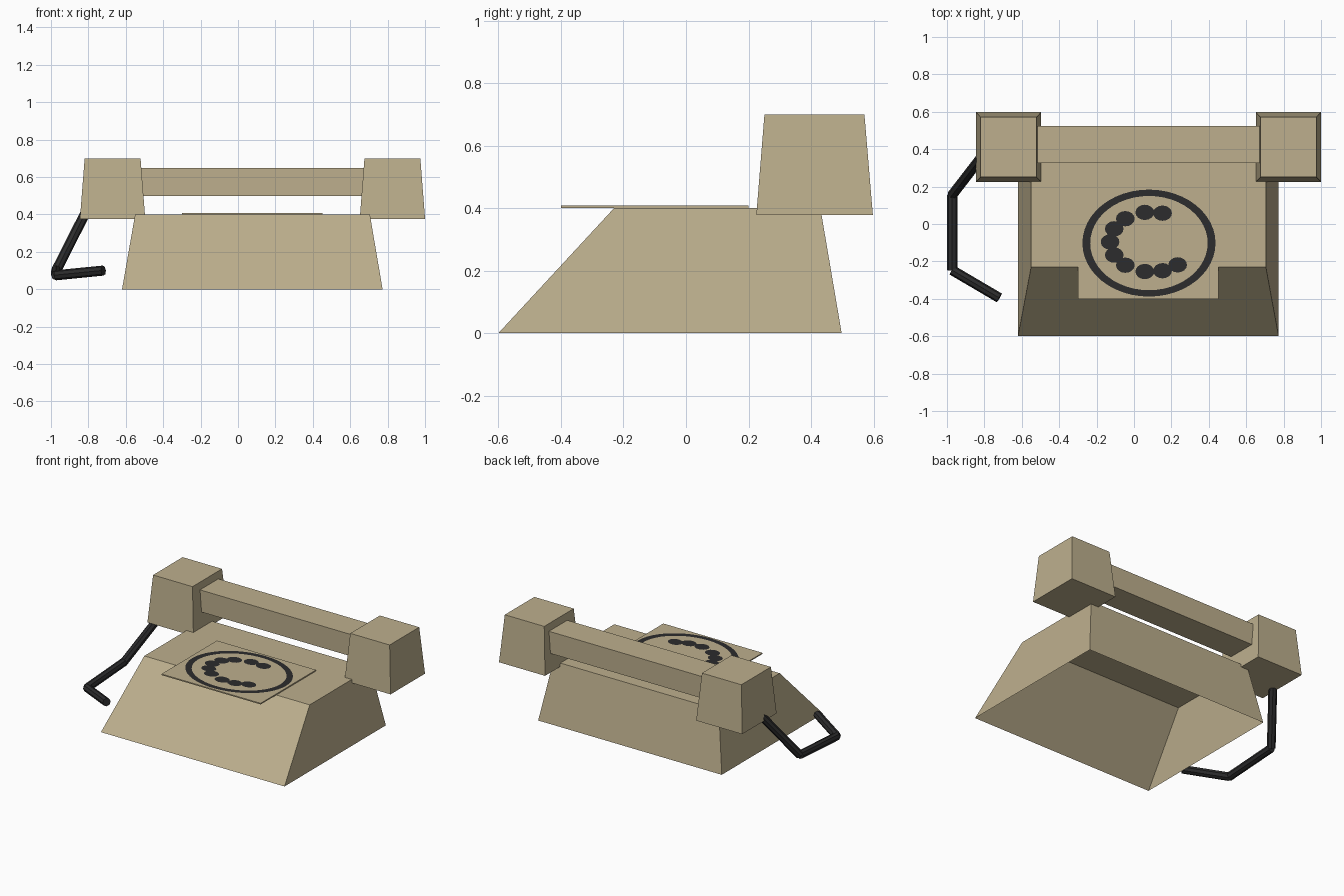
import bpy, bmesh
from math import sin, cos, radians
from mathutils import Vector

if "Cube" in bpy.data.objects:
    bpy.data.objects.remove(bpy.data.objects["Cube"])


def material(name, rgb):
    mat = bpy.data.materials.new(name)
    mat.use_nodes = True
    mat.diffuse_color = (*rgb, 1)
    mat.node_tree.nodes["Principled BSDF"].inputs["Base Color"].default_value = (*rgb, 1)
    return mat


TAN = material("tan_plastic", (0.51, 0.43, 0.268))
BLACK = material("soft_black", (0.025, 0.025, 0.026))


def finish(name, bm, mat):
    mesh = bpy.data.meshes.new(name)
    bm.to_mesh(mesh)
    bm.free()
    mesh.materials.append(mat)
    obj = bpy.data.objects.new(name, mesh)
    bpy.context.collection.objects.link(obj)


def tapered_box(name, bottom, top, z0, z1, open_bottom=False):
    """Box between two rectangles, each given as x0, x1, y0, y1."""
    bm = bmesh.new()
    rings = []
    for (x0, x1, y0, y1), z in ((bottom, z0), (top, z1)):
        corners = ((x0, y0), (x1, y0), (x1, y1), (x0, y1))
        rings.append([bm.verts.new((x, y, z)) for x, y in corners])
    low, high = rings
    if not open_bottom:
        bm.faces.new(low[::-1])
    bm.faces.new(high)
    for i in range(4):
        j = (i + 1) % 4
        bm.faces.new((low[i], low[j], high[j], high[i]))
    finish(name, bm, TAN)


def arc(bm, centre, radii, z, start, end, steps):
    """Row of vertices along part of an ellipse, angles in degrees."""
    angles = [radians(start + (end - start) * i / steps) for i in range(steps + 1)]
    return [bm.verts.new((centre[0] + radii[0] * cos(a), centre[1] + radii[1] * sin(a), z))
            for a in angles]


def arc_strip(bm, centre, outer, inner, z, start, end, steps):
    """Flat band between two elliptical arcs."""
    far = arc(bm, centre, outer, z, start, end, steps)
    near = arc(bm, centre, inner, z, start, end, steps)
    for i in range(steps):
        bm.faces.new((far[i], far[i + 1], near[i + 1], near[i]))


def rod(name, start, end, radius, mat):
    a, b = Vector(start), Vector(end)
    bm = bmesh.new()
    bmesh.ops.create_cone(bm, cap_ends=True, segments=8, radius1=radius,
                          radius2=radius, depth=(b - a).length)
    turn = (b - a).to_track_quat('Z', 'Y').to_matrix()
    bmesh.ops.rotate(bm, verts=bm.verts, matrix=turn)
    bmesh.ops.translate(bm, verts=bm.verts, vec=(a + b) / 2)
    finish(name, bm, mat)


# Hollow body with a sloping front and no floor
tapered_box("body", (-0.62, 0.773, -0.6, 0.498), (-0.55, 0.705, -0.23, 0.43), 0, 0.4,
            open_bottom=True)

# Dial plate overhanging the slope
plate = (-0.30, 0.452, -0.40, 0.20)
tapered_box("dial_plate", plate, plate, 0.4, 0.408)

# Painted dial ring
Z = 0.4095
bm = bmesh.new()
arc_strip(bm, (0.08, -0.102), (0.356, 0.286), (0.314, 0.252), Z, 0, 360, 48)
finish("dial_ring", bm, BLACK)

# Painted finger holes, in groups joined by thin bands
centre = (0.092, -0.096)
bm = bmesh.new()
for group in ((74, 99), (129, 154, 180, 206, 231), (261, 286, 310)):
    for angle in group:
        a = radians(angle)
        spot = (centre[0] + 0.22 * cos(a), centre[1] + 0.16 * sin(a))
        bm.faces.new(arc(bm, spot, (0.05, 0.041), Z, 0, 337.5, 15))
    arc_strip(bm, centre, (0.235, 0.175), (0.205, 0.145), Z, group[0], group[-1], 8)
finish("finger_holes", bm, BLACK)

# Handset: two tapered ends joined by a bar
for name, x in (("handset_end_right", -0.845), ("handset_end_left", 0.651)):
    tapered_box(name, (x, x + 0.349, 0.225, 0.598),
                (x + 0.025, x + 0.324, 0.251, 0.571), 0.377, 0.699)
grip = (-0.54, 0.69, 0.327, 0.525)
tapered_box("handset_bar", grip, grip, 0.5, 0.649)

# Cord in three straight pieces
path = [(-0.81, 0.365, 0.42), (-0.972, 0.155, 0.1), (-0.972, -0.247, 0.075), (-0.72, -0.395, 0.1)]
for i, (a, b) in enumerate(zip(path, path[1:])):
    rod(f"cord_{i + 1}", a, b, 0.027, BLACK)
